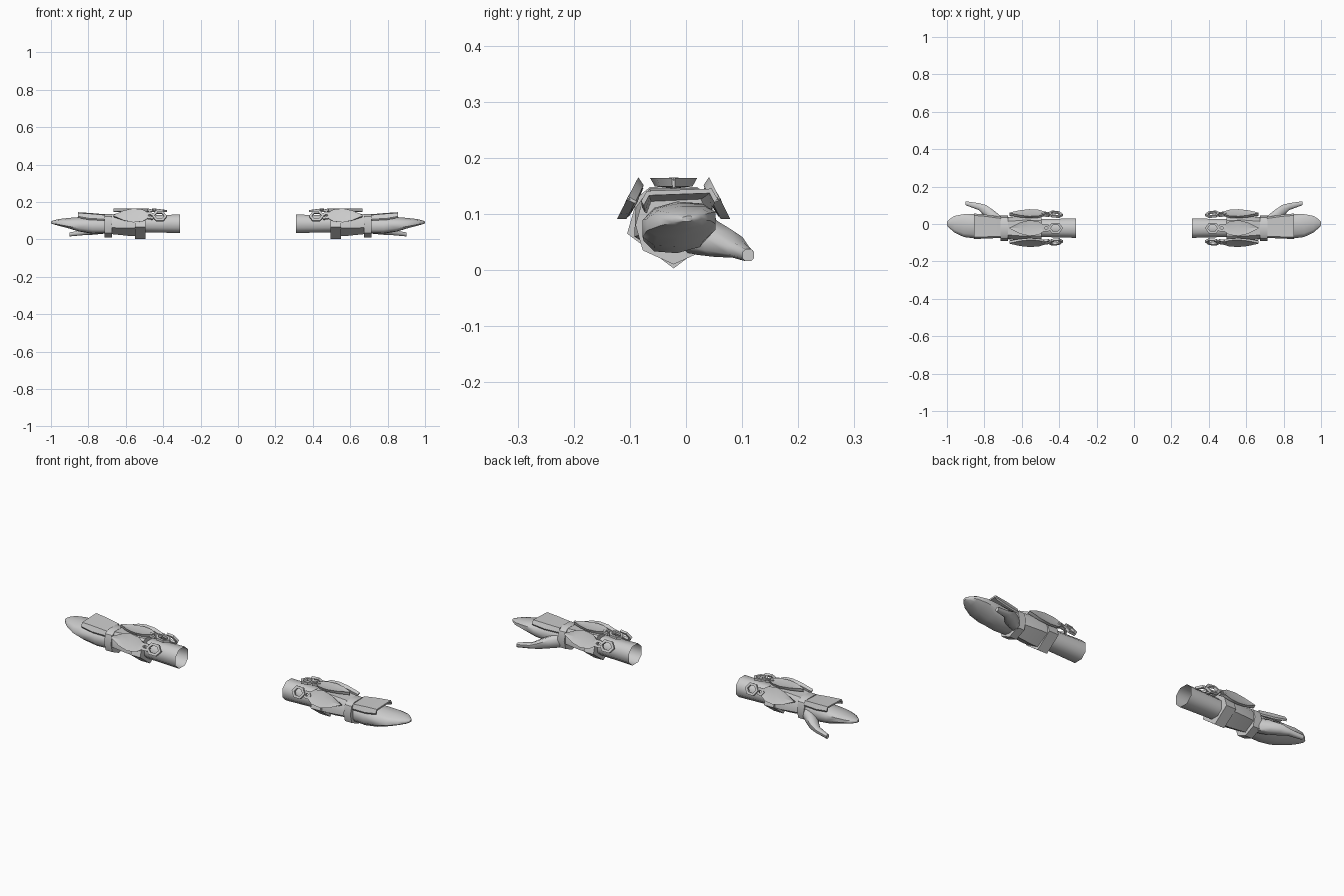
import bpy, bmesh, math
from mathutils import Matrix, Vector

if "Cube" in bpy.data.objects:
    bpy.data.objects.remove(bpy.data.objects["Cube"])

steel = bpy.data.materials.new("plain grey")
steel.diffuse_color = (0.6, 0.6, 0.6, 1)
steel.use_nodes = True
steel.node_tree.nodes["Principled BSDF"].inputs["Base Color"].default_value = steel.diffuse_color
MID = -0.022  # y of the forearm axis


def finish(bm, name, angle=35):
    """Turn a bmesh into a mirrored pair of parts."""
    bmesh.ops.recalc_face_normals(bm, faces=bm.faces)
    me = bpy.data.meshes.new(name)
    bm.to_mesh(me)
    bm.free()
    me.materials.append(steel)
    ob = bpy.data.objects.new(name, me)
    bpy.context.collection.objects.link(ob)
    ob.modifiers.new("pair", 'MIRROR').use_mirror_merge = False
    bpy.ops.object.select_all(action='DESELECT')
    ob.select_set(True)
    bpy.context.view_layer.objects.active = ob
    bpy.ops.object.shade_smooth_by_angle(angle=math.radians(angle))
    return ob


def loft(name, rings, caps=(True, True), closed=False, angle=35):
    """Skin a list of rings of points."""
    bm = bmesh.new()
    vs = [[bm.verts.new(p) for p in r] for r in rings]
    n = len(vs[0])
    pairs = list(zip(vs, vs[1:])) + ([(vs[-1], vs[0])] if closed else [])
    for a, b in pairs:
        for i in range(n):
            j = (i + 1) % n
            bm.faces.new((a[i], a[j], b[j], b[i]))
    if caps[0]:
        bm.faces.new(vs[0])
    if caps[1]:
        bm.faces.new(vs[-1])
    return finish(bm, name, angle)


def oval(x, y0, y1, z0, z1, n=10, tilt=0.0, power=0.8):
    """Rounded-box section across x."""
    cy, cz, ry, rz = (y0 + y1) / 2, (z0 + z1) / 2, (y1 - y0) / 2, (z1 - z0) / 2
    pts = []
    for i in range(n):
        a = 2 * math.pi * (i + 0.5) / n
        c, s = math.cos(a), math.sin(a)
        c = math.copysign(abs(c) ** power, c)
        s = math.copysign(abs(s) ** power, s)
        pts.append((x, cy + ry * c, cz + rz * s + tilt * ry * c))
    return pts


def guard(x, pts, scale=1.0):
    """Symmetric section from (half width, z) points, bottom to top."""
    half = [(w * scale, 0.08 + (z - 0.08) * scale) for w, z in pts]
    right = [(x, MID + w, z) for w, z in half]
    left = [(x, MID - w, z) for w, z in reversed(half) if w > 0]
    return right + left


# open forearm sleeve
loft("forearm_sleeve",
     [oval(x, MID - r, MID + r, 0.083 - r * .95, 0.083 + r * .95, 8, power=.9)
      for x, r in ((.31, .056), (.42, .053), (.54, .05))], caps=(False, False), angle=50)

# angular forearm guard and the pointed cuff around its rear end
LOWER = [(0, .003), (.083, .065), (.064, .13), (.042, .148)]
SLEEVE = [(0, .02), (.068, .06), (.066, .11), (.042, .143)]
loft("forearm_guard", [guard(.50, SLEEVE), guard(.58, SLEEVE, 1.03), guard(.68, SLEEVE, .86)])
loft("pointed_cuff", [guard(.495, LOWER), guard(.55, LOWER)])

# wrist band
WRIST = [(0, .01), (.055, .035), (.068, .08), (.056, .122), (.035, .136)]
loft("wrist_band", [guard(.675, WRIST), guard(.715, WRIST)])

# mitten hand
loft("hand", [oval(*r, 10, .1) for r in (
    (.70, -.07, .035, .03, .12), (.78, -.078, .046, .03, .122),
    (.85, -.08, .055, .042, .119), (.91, -.072, .055, .06, .114),
    (.96, -.047, .045, .073, .108), (.985, -.025, .028, .08, .102),
    (1.0, -.008, .012, .086, .096))], angle=50)

# thumb reaching out and down
loft("thumb", [oval(*r, 8) for r in (
    (.70, -.02, .035, .03, .10), (.75, .0, .075, .025, .09),
    (.79, .03, .103, .022, .072), (.83, .073, .113, .021, .05),
    (.90, .10, .122, .015, .038))], angle=50)

# plate on the back of the hand, flaring towards the fingers
def back_plate(x, w, top, drop, c):
    t = .008
    out = [(-w, top - drop), (-w * .85, top - .004), (w * .85, top), (w, top - drop * .8)]
    inn = [(y * .93, z - t) for y, z in reversed(out)]
    return [(x, c + y, z) for y, z in out + inn]


loft("hand_plate", [back_plate(.712, .056, .134, .025, -.018),
                    back_plate(.79, .064, .141, .03, -.014),
                    back_plate(.855, .068, .145, .022, -.012)])


# three leaf ornaments, each with a looped link at its rear end
def place(y, z, deg):
    return Matrix.Translation((0, y, z)) @ Matrix.Rotation(math.radians(deg), 4, 'X')


def leaf(name, m):
    rings = []
    for x, w in ((.475, .012), (.51, .036), (.56, .042), (.61, .03), (.665, .003)):
        sec = [(-w, .009), (0, .004), (w, .009), (w * .8, -.006), (0, -.010), (-w * .8, -.006)]
        rings.append([m @ Vector((x, y, z)) for y, z in sec])
    loft(name, rings, angle=30)


def link(name, m, cx, rx, ry, sides):
    rings = []
    for i in range(sides):
        a = 2 * math.pi * i / sides
        c, s = math.cos(a), math.sin(a)
        ring = []
        for d, z in ((-.007, -.006), (.007, -.006), (.007, .006), (-.007, .006)):
            ring.append(m @ Vector((cx + (rx + d) * c, (ry + d) * s, z + .004 * c)))
        rings.append(ring)
    loft(name, rings, caps=(False, False), closed=True)


for side, y, z, deg in (("top", MID, .155, 0), ("front", -.096, .124, 63), ("back", .052, .124, -63)):
    m = place(y, z, deg)
    leaf(side + "_leaf_plate", m)
    link(side + "_large_link", m, .42, .033, .026, 6)
    link(side + "_small_link", m, .47, .018, .014, 6)
